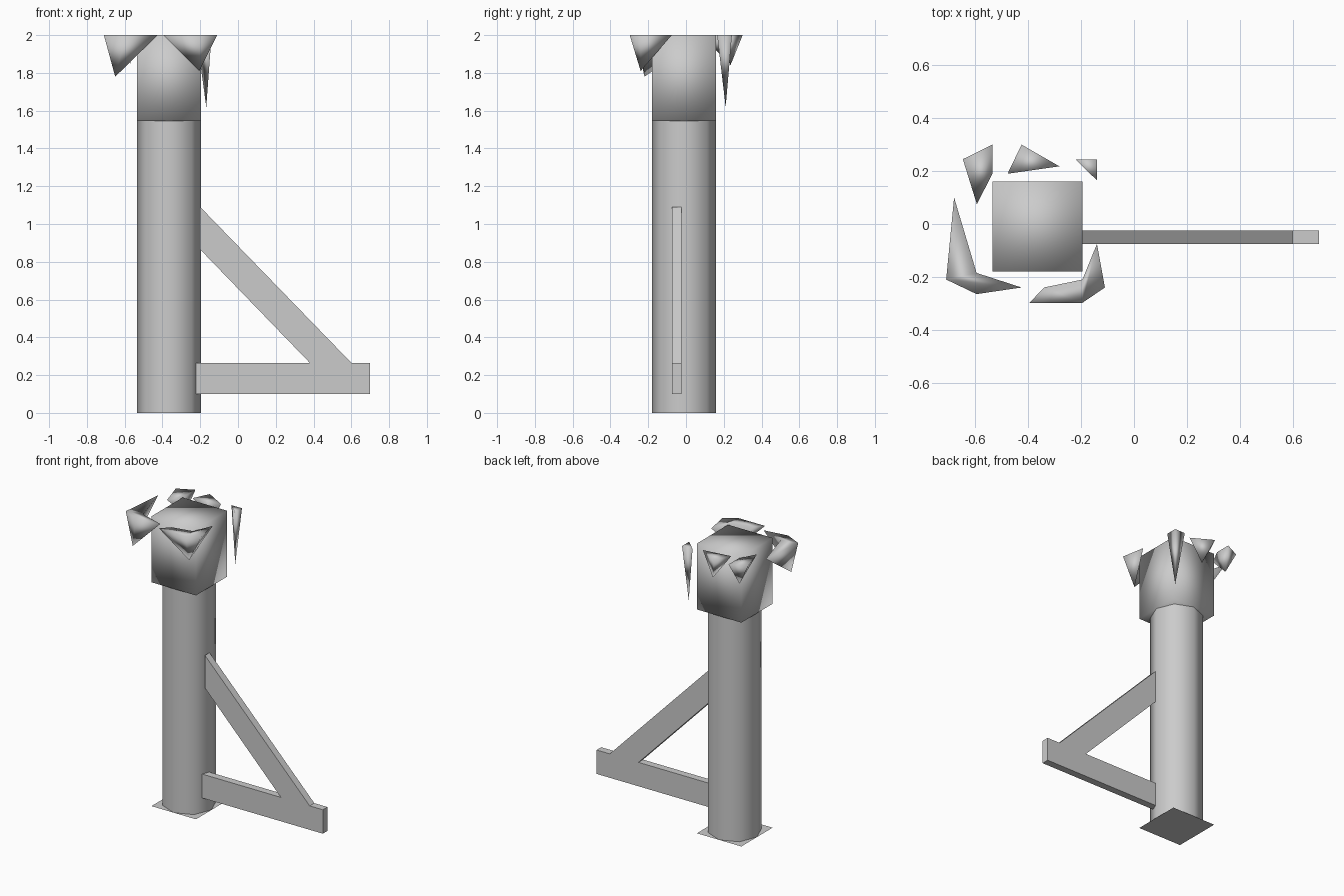
import bpy
from math import sin, cos, pi

if "Cube" in bpy.data.objects:
    bpy.data.objects.remove(bpy.data.objects["Cube"])

CX, CY, R = -0.365, -0.01, 0.17
SQUARE = [(CX - R, CY - R), (CX + R, CY - R), (CX + R, CY + R), (CX - R, CY + R)]


def make(name, verts, faces, smooth=False):
    me = bpy.data.meshes.new(name)
    me.from_pydata(verts, [], faces)
    if smooth:
        for p in me.polygons:
            p.use_smooth = True
    ob = bpy.data.objects.new(name, me)
    bpy.context.collection.objects.link(ob)
    return ob


def prism(name, lower, upper, smooth=False):
    n = len(lower)
    faces = [tuple(range(n))[::-1], tuple(range(n, 2 * n))]
    faces += [(i, (i + 1) % n, n + (i + 1) % n, n + i) for i in range(n)]
    return make(name, lower + upper, faces, smooth)


def shard(name, apex, rim):
    # flat rim at the top, tapering down to a single point; rim is counter-clockwise
    n = len(rim)
    verts = [(x, y, 2.0) for x, y in rim] + [apex]
    faces = [tuple(range(n))] + [((i + 1) % n, i, n) for i in range(n)]
    return make(name, verts, faces, True)


# Eight-sided post, with ridges on the axes
ring = [(CX + R * cos(i * pi / 4), CY + R * sin(i * pi / 4)) for i in range(8)]
post = prism("post", [(x, y, 0) for x, y in ring], [(x, y, 1.55) for x, y in ring])
for p in post.data.polygons:
    p.use_smooth = len(p.vertices) == 4

# Square head and thin foot sheet
prism("head", [(x, y, 1.545) for x, y in SQUARE], [(x, y, 2.0) for x, y in SQUARE], True)
make("foot_sheet", [(x, y, 0) for x, y in SQUARE], [(3, 2, 1, 0)])

# Side arm and diagonal brace: side profiles given thickness in y
profiles = {
    "arm": [(-0.23, 0.10), (0.70, 0.10), (0.70, 0.265), (-0.23, 0.265)],
    "brace": [(-0.23, 0.896), (0.38, 0.265), (0.60, 0.265), (-0.23, 1.121)],
}
profiles["brace"] = [(-0.2, 0.865), (0.38, 0.265), (0.60, 0.265), (-0.2, 1.09)]
for name, prof in profiles.items():
    prism(name, [(x, -0.025, z) for x, z in prof], [(x, -0.075, z) for x, z in prof])

# Splintered shards around the head
shard("shard_front_left", (-0.65, -0.22, 1.78),
      [(-0.68, 0.10), (-0.71, -0.21), (-0.595, -0.265), (-0.425, -0.24), (-0.595, -0.185)])
shard("shard_front_right", (-0.205, -0.24, 1.81),
      [(-0.395, -0.298), (-0.195, -0.298), (-0.11, -0.24), (-0.14, -0.075),
       (-0.195, -0.21), (-0.34, -0.24)])
shard("shard_back_right", (-0.168, 0.21, 1.62),
      [(-0.14, 0.165), (-0.14, 0.243), (-0.22, 0.243)])
shard("shard_back", (-0.37, 0.235, 1.84),
      [(-0.478, 0.19), (-0.282, 0.218), (-0.425, 0.30)])
shard("shard_back_left", (-0.57, 0.23, 1.85),
      [(-0.594, 0.075), (-0.535, 0.19), (-0.535, 0.30), (-0.647, 0.245)])
